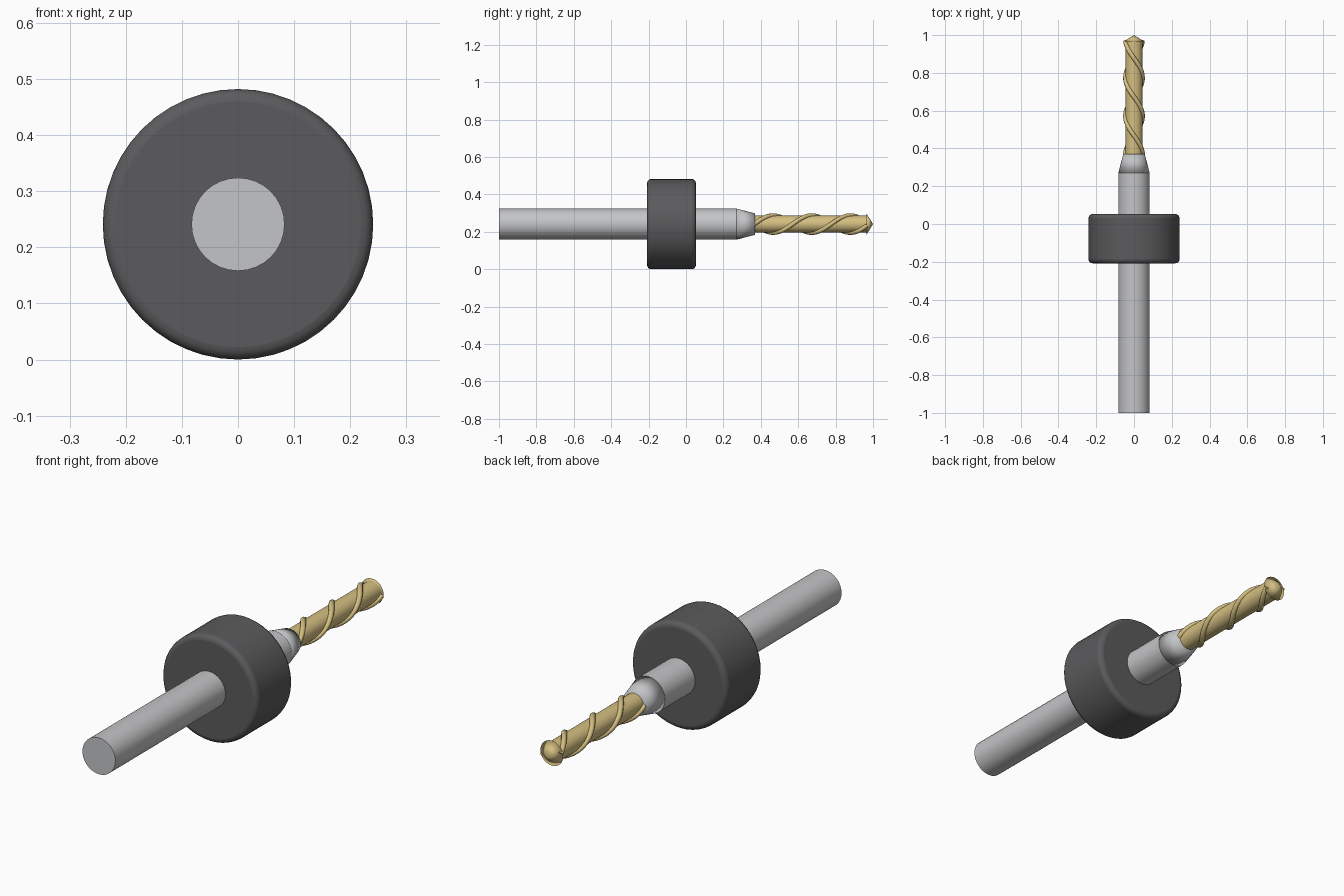
import bpy, math
from mathutils import Matrix, Vector

cube = bpy.data.objects.get("Cube")
if cube:
    bpy.data.objects.remove(cube, do_unlink=True)

AXIS_Z = 0.241


def material(name, rgb):
    m = bpy.data.materials.new(name)
    m.use_nodes = True
    m.diffuse_color = (*rgb, 1)
    bsdf = next(n for n in m.node_tree.nodes if n.type == "BSDF_PRINCIPLED")
    bsdf.inputs["Base Color"].default_value = (*rgb, 1)
    return m


silver = material("silver steel", (0.55, 0.555, 0.565))
charcoal = material("charcoal plastic", (0.105, 0.105, 0.11))
gold = material("gold coating", (0.66, 0.52, 0.22))


def rod(name, y0, y1, r0, r1, mat, sides=32, angle=30):
    """Cylinder or cone along the y axis, from y0 to y1."""
    bpy.ops.mesh.primitive_cone_add(vertices=sides, radius1=r0, radius2=r1, depth=y1 - y0,
                                    location=(0, (y0 + y1) / 2, AXIS_Z),
                                    rotation=(-math.pi / 2, 0, 0))
    ob = bpy.context.object
    ob.name = name
    ob.data.materials.append(mat)
    bpy.ops.object.shade_smooth_by_angle(angle=math.radians(angle))
    return ob


# Shank and its tapered neck
rod("shank", -1, 0.27, 0.083, 0.083, silver)
rod("neck_taper", 0.27, 0.37, 0.083, 0.057, silver, angle=180)

# Depth collar with rounded rims
collar = rod("depth_collar", -0.208, 0.053, 0.241, 0.241, charcoal, sides=48, angle=60)
bevel = collar.modifiers.new("rounded_rim", "BEVEL")
bevel.width = 0.022
bevel.segments = 4
bevel.limit_method = "ANGLE"

# Cutting end: core and pointed tip
rod("drill_core", 0.36, 0.97, 0.045, 0.045, gold)
rod("drill_tip", 0.965, 1, 0.057, 0, gold, angle=180)

# Two spiral ridges wound around the core
START, PITCH, TURNS, STEPS = 0.365, 0.41, 1.47, 72
for name, phase in (("spiral_ridge_a", 0), ("spiral_ridge_b", math.pi)):
    curve = bpy.data.curves.new(name, "CURVE")
    curve.dimensions = "3D"
    curve.bevel_depth = 0.012
    curve.bevel_resolution = 2
    curve.use_fill_caps = True
    path = curve.splines.new("POLY")
    path.points.add(STEPS)
    for i, p in enumerate(path.points):
        t = TURNS * i / STEPS
        a = phase + math.tau * t
        p.co = (0.046 * math.cos(a), START + PITCH * t, AXIS_Z + 0.046 * math.sin(a), 1)
    path.use_smooth = True
    curve.materials.append(gold)
    ob = bpy.data.objects.new(name, curve)
    bpy.context.collection.objects.link(ob)
